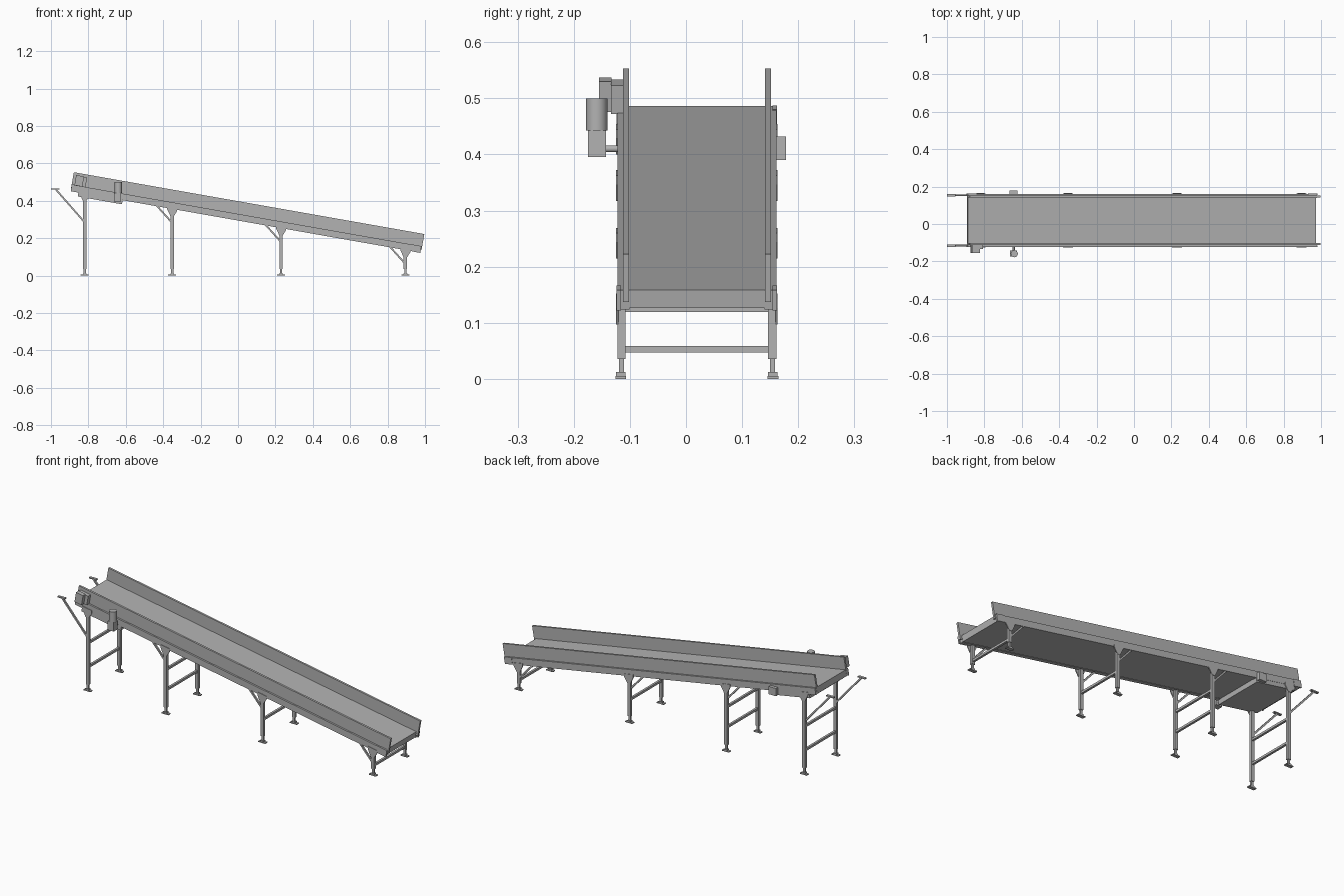
import bpy, bmesh, math
from mathutils import Vector, Matrix

cube = bpy.data.objects.get("Cube")
if cube:
    bpy.data.objects.remove(cube, do_unlink=True)

grey = bpy.data.materials.new("steel_grey")
grey.use_nodes = True
GREY = (0.45, 0.45, 0.45, 1)
grey.diffuse_color = GREY
grey.node_tree.nodes["Principled BSDF"].inputs["Base Color"].default_value = GREY

# Sloped frame: local x runs down the conveyor, local z = 0 is the belt surface
SLOPE = math.radians(10)
TILT = Matrix.Translation((0, 0, 0.33)) @ Matrix.Rotation(SLOPE, 4, 'Y')
FLAT = Matrix.Identity(4)
MID = 0.0195


def finish(name, bm, matrix=FLAT):
    bmesh.ops.recalc_face_normals(bm, faces=bm.faces)
    mesh = bpy.data.meshes.new(name)
    bm.to_mesh(mesh)
    bm.free()
    mesh.materials.append(grey)
    ob = bpy.data.objects.new(name, mesh)
    ob.matrix_world = matrix
    bpy.context.collection.objects.link(ob)
    return ob


def box(name, x, y, z, matrix=FLAT):
    bm = bmesh.new()
    bmesh.ops.create_cube(bm, size=1)
    for v in bm.verts:
        v.co = [r[0] + (c + 0.5) * (r[1] - r[0]) for r, c in zip((x, y, z), v.co)]
    return finish(name, bm, matrix)


def plate(name, outline, y):
    """Extrude an x-z outline between two y values."""
    bm = bmesh.new()
    face = bm.faces.new([bm.verts.new((px, y[0], pz)) for px, pz in outline])
    new = bmesh.ops.extrude_face_region(bm, geom=[face])["geom"]
    for v in new:
        if isinstance(v, bmesh.types.BMVert):
            v.co.y = y[1]
    return finish(name, bm)


def bar(name, a, b, width):
    """Square bar between two points in the x-z plane."""
    a, b = Vector(a), Vector(b)
    d = b - a
    m = Matrix.Translation((a + b) / 2) @ Matrix.Rotation(-math.atan2(d.z, d.x), 4, 'Y')
    h, n = width / 2, d.length / 2
    return box(name, (-n, n), (-h, h), (-h, h), m)


def cylinder(name, centre, radius, depth, axis='Z'):
    bm = bmesh.new()
    rot = Matrix.Rotation(math.pi / 2, 4, 'X') if axis == 'Y' else FLAT
    bmesh.ops.create_cone(bm, cap_ends=True, segments=24, radius1=radius,
                          radius2=radius, depth=depth, matrix=rot)
    for f in bm.faces:
        f.smooth = len(f.verts) == 4
    for e in bm.edges:
        e.smooth = all(f.smooth for f in e.link_faces)
    return finish(name, bm, Matrix.Translation(centre))


def across(side, near, far):
    """Range in y measured outwards from the centre line."""
    return tuple(sorted((MID + side * near, MID + side * far)))


def underside(x):
    return 0.295 - x * math.tan(SLOPE)


# Belt bed and drive housing
box("belt_bed", (-0.902, 0.988), across(1, -0.139, 0.139), (-0.033, 0), TILT)
box("drive_housing", (-0.86, -0.62), across(1, -0.14, 0.14), (-0.057, -0.03), TILT)

LEGS = ((-0.82, (0.13, 0.26)), (-0.352, (0.13, 0.24)), (0.23, (0.125,)), (0.895, (0.053,)))

for side, label in ((-1, "right"), (1, "left")):
    # Side rail, guard and end take-up plates
    box(f"side_rail_{label}", (-0.895, 0.99), across(side, 0.12, 0.1415), (-0.035, 0), TILT)
    box(f"side_guard_{label}", (-0.903, 1.0), across(side, 0.121, 0.132), (-0.02, 0.067), TILT)
    for end, u in (("upper", -0.88), ("lower", 0.972)):
        box(f"{end}_takeup_{label}", (u - 0.022, u + 0.024),
            across(side, 0.135, 0.143), (-0.036, 0.001), TILT)

    for i, (x, bars) in enumerate(LEGS, 1):
        top = underside(x)
        # Telescopic leg with foot
        box(f"leg_{i}_{label}", (x - 0.009, x + 0.009), across(side, 0.127, 0.142), (0.035, top + 0.01))
        box(f"inner_leg_{i}_{label}", (x - 0.006, x + 0.006), across(side, 0.13, 0.139), (0.004, 0.04))
        box(f"foot_{i}_{label}", (x - 0.021, x + 0.021), across(side, 0.126, 0.145), (0, 0.005))
        box(f"foot_socket_{i}_{label}", (x - 0.01, x + 0.01), across(side, 0.127, 0.144), (0.004, 0.012))
        # Gusset under the rail
        w = 0.027
        plate(f"gusset_{i}_{label}",
              [(x - w, underside(x - w) + 0.01), (x + w, underside(x + w) + 0.01),
               (x + w, underside(x + w) - 0.006), (x + 0.009, top - 0.04),
               (x - 0.009, top - 0.04), (x - w, underside(x - w) - 0.006)],
              across(side, 0.139, 0.144))
        # Diagonal brace
        y = MID + side * 0.134
        if i > 1:
            bar(f"brace_{i}_{label}", (x, y, top - 0.075),
                (x - 0.085, y, underside(x - 0.085) + 0.005), 0.009)
        else:
            bar(f"brace_{i}_{label}", (x, y, 0.285), (-0.975, y, 0.462), 0.009)
            box(f"brace_pad_{label}", (-1, -0.955), across(side, 0.128, 0.142), (0.461, 0.467))

# Cross bars between leg pairs
for i, (x, bars) in enumerate(LEGS, 1):
    for j, z in enumerate(bars, 1):
        box(f"cross_bar_{i}_{j}", (x - 0.006, x + 0.006),
            across(1, -0.13, 0.13), (z - 0.006, z + 0.006))

# Drive motor, gearbox, shaft and far bearing
cylinder("motor", (-0.64, -0.159, 0.471), 0.019, 0.057)
box("gearbox", (-0.662, -0.625), (-0.175, -0.143), (0.395, 0.443))
cylinder("drive_shaft", (-0.643, -0.13, 0.41), 0.006, 0.04, 'Y')
box("far_bearing", (-0.665, -0.622), (0.16, 0.178), (0.39, 0.432))

# Control boxes on the upper guard
box("control_box", (-0.888, -0.845), (-0.155, -0.133), (-0.001, 0.054), TILT)
box("control_mount", (-0.888, -0.828), (-0.134, -0.112), (-0.002, 0.05), TILT)
